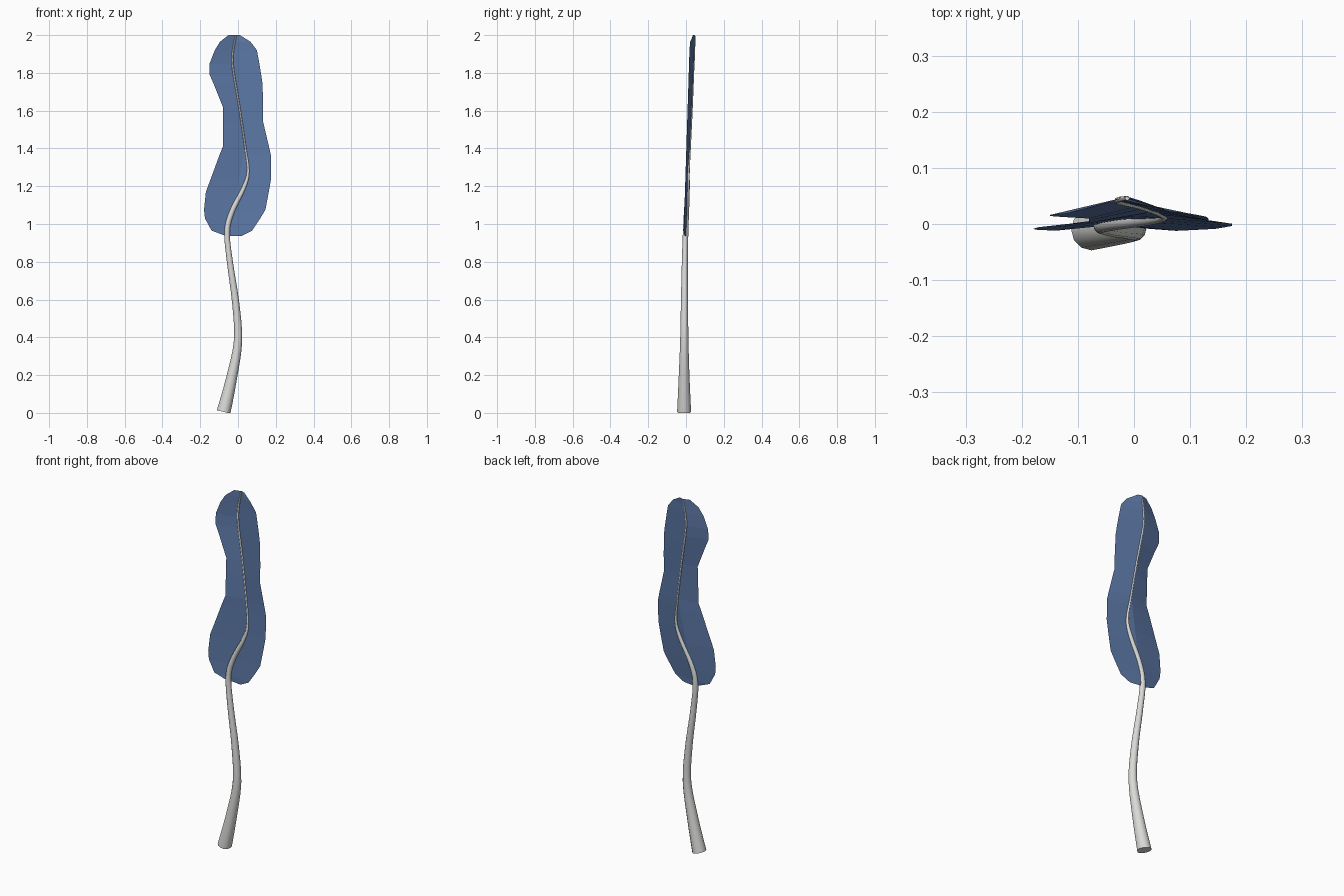
import bpy, bmesh, math
from mathutils import Vector

if "Cube" in bpy.data.objects:
    bpy.data.objects.remove(bpy.data.objects["Cube"])


def material(name, rgb):
    m = bpy.data.materials.new(name)
    m.diffuse_color = (*rgb, 1)
    m.use_nodes = True
    m.node_tree.nodes["Principled BSDF"].inputs["Base Color"].default_value = m.diffuse_color
    return m


def finish(name, bm, mat):
    me = bpy.data.meshes.new(name)
    bm.to_mesh(me)
    bm.free()
    me.materials.append(mat)
    ob = bpy.data.objects.new(name, me)
    bpy.context.collection.objects.link(ob)
    return ob


def fold_y(z):
    return 0.046 * (z - 0.94)


def edge_y(z):
    return -0.013 + 0.032 * (z - 0.94)


def catmull(a, b, c, d, t):
    return 0.5 * (2 * b + (c - a) * t + (2 * a - 5 * b + 4 * c - d) * t * t
                  + (3 * b - a - 3 * c + d) * t ** 3)


blue = material("blade blue", (0.105, 0.185, 0.375))
pale = material("stem pale grey", (0.70, 0.70, 0.68))

# Blade: sheet folded along its middle; rows are z, left x, fold x, right x
rows = [
    (0.937, -0.065, -0.035, 0.02), (0.965, -0.14, -0.052, 0.075),
    (1.03, -0.175, -0.037, 0.118), (1.075, -0.18, -0.027, 0.145),
    (1.17, -0.17, -0.009, 0.163), (1.24, -0.144, 0.005, 0.175),
    (1.36, -0.10, 0.027, 0.175), (1.41, -0.08, 0.034, 0.164),
    (1.54, -0.08, 0.018, 0.133), (1.62, -0.08, 0.006, 0.133),
    (1.74, -0.128, -0.014, 0.130), (1.79, -0.15, -0.024, 0.123),
    (1.85, -0.15, -0.029, 0.113), (1.92, -0.123, -0.027, 0.10),
    (1.965, -0.095, -0.018, 0.066), (2.0, -0.05, -0.012, 0.01),
]
bm = bmesh.new()
strips = []
for z, l, m, r in rows:
    f, e = fold_y(z), edge_y(z)
    # near the ends the rim approaches the fold
    yl = f + (e - f) * min(1, abs(l - m) / 0.09)
    yr = f + (e - f) * min(1, abs(r - m) / 0.09)
    strips.append([bm.verts.new(p) for p in ((l, yl, z), (m, f, z), (r, yr, z))])
for a, b in zip(strips, strips[1:]):
    for i in range(2):
        bm.faces.new((a[i], a[i + 1], b[i + 1], b[i]))
finish("blade", bm, blue)

# Stem and midrib: one tapering tube; path is x, y, z, radius
path = [
    (-0.076, -0.010, 0.005, 0.037), (-0.035, -0.010, 0.18, 0.029),
    (0.000, -0.009, 0.38, 0.022), (-0.012, -0.008, 0.58, 0.019),
    (-0.043, -0.006, 0.80, 0.016), (-0.058, -0.002, 0.96, 0.0145),
    (-0.030, 0.003, 1.07, 0.0135), (0.030, 0.009, 1.19, 0.011),
    (0.054, 0.013, 1.28, 0.007), (0.038, 0.021, 1.41, 0.005),
    (0.007, 0.031, 1.62, 0.005), (-0.026, 0.039, 1.82, 0.005),
    (-0.028, 0.043, 1.90, 0.005), (-0.012, 0.046, 1.995, 0.004),
]
P = [Vector(p) for p in path]
pts = []
for i in range(len(P) - 1):
    a, d = P[max(i - 1, 0)], P[min(i + 2, len(P) - 1)]
    pts += [catmull(a, P[i], P[i + 1], d, k / 4) for k in range(4)]
pts.append(P[-1])

SIDES = 12
bm = bmesh.new()
rings = []
for i, p in enumerate(pts):
    t = (pts[min(i + 1, len(pts) - 1)].xyz - pts[max(i - 1, 0)].xyz).normalized()
    v = t.cross(Vector((1, 0, 0))).normalized()
    u = v.cross(t)
    ring = []
    for k in range(SIDES):
        ang = 2 * math.pi * k / SIDES
        q = p.xyz + p.w * (math.cos(ang) * u + math.sin(ang) * v)
        q.z = min(max(q.z, 0), 2)
        ring.append(bm.verts.new(q))
    rings.append(ring)
for a, b in zip(rings, rings[1:]):
    for k in range(SIDES):
        n = (k + 1) % SIDES
        bm.faces.new((a[k], a[n], b[n], b[k]))
bm.faces.new(rings[0])
bm.faces.new(rings[-1])
bmesh.ops.recalc_face_normals(bm, faces=bm.faces)
stem = finish("stem", bm, pale)
bpy.context.view_layer.objects.active = stem
stem.select_set(True)
bpy.ops.object.shade_smooth_by_angle(angle=math.radians(40))
